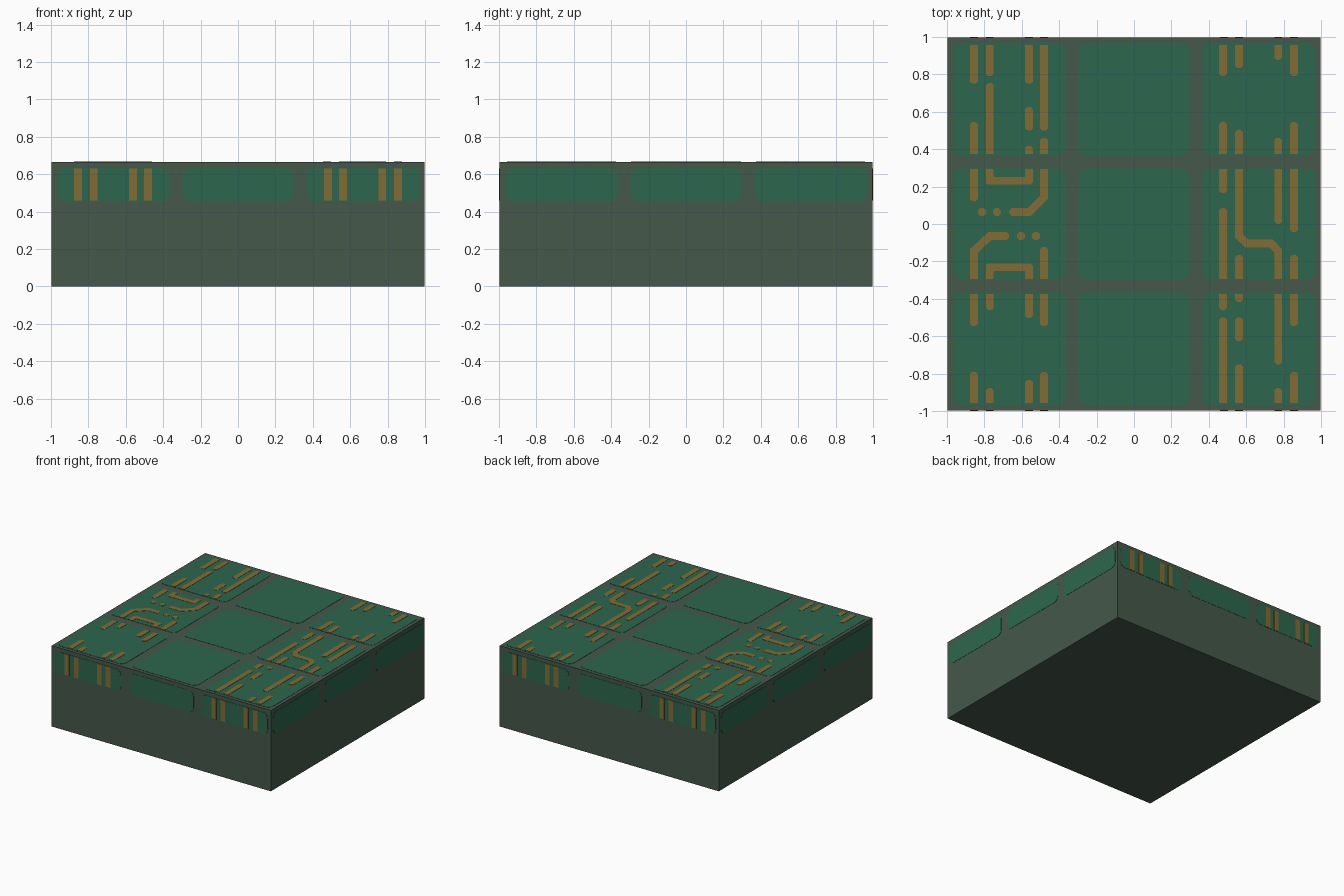
import bpy, bmesh, math
from mathutils import Matrix, Vector

if "Cube" in bpy.data.objects:
    bpy.data.objects.remove(bpy.data.objects["Cube"])

T = 0.002                      # plate step
HALF, TOP = 1 - 2 * T, 0.668 - 2 * T
W = 0.042                      # trace width


def material(name, rgb):
    m = bpy.data.materials.new(name)
    lin = [((c / 255 + 0.055) / 1.055) ** 2.4 for c in rgb]
    m.diffuse_color = (*lin, 1)
    m.use_nodes = True
    m.node_tree.nodes["Principled BSDF"].inputs["Base Color"].default_value = m.diffuse_color
    return m


CASE = material("grey green", (69, 88, 74))
PANEL = material("board green", (44, 103, 77))
COPPER = material("copper", (130, 108, 51))

# Each face of the block maps flat (u, v) outlines to 3D, w pointing outwards
FACES = {"top": Matrix.Translation((0, 0, TOP))}
for i, side in enumerate(("front", "right", "back", "left")):
    FACES[side] = (Matrix.Rotation(i * math.pi / 2, 4, 'Z')
                   @ Matrix.Translation((0, -HALF, 0))
                   @ Matrix.Rotation(math.pi / 2, 4, 'X'))


def finish(bm, name, mat):
    bmesh.ops.recalc_face_normals(bm, faces=bm.faces)
    me = bpy.data.meshes.new(name)
    bm.to_mesh(me)
    bm.free()
    me.materials.append(mat)
    bpy.context.collection.objects.link(bpy.data.objects.new(name, me))


def plate(bm, face, outline, height):
    """Thin prism standing on a face of the block."""
    m = FACES[face]
    low = [bm.verts.new(m @ Vector((u, v, -T))) for u, v in outline]
    high = [bm.verts.new(m @ Vector((u, v, height))) for u, v in outline]
    bm.faces.new(low[::-1])
    bm.faces.new(high)
    n = len(low)
    for i in range(n):
        j = (i + 1) % n
        bm.faces.new((low[i], low[j], high[j], high[i]))


def rounded(u0, u1, v0, v1, r, steps=3):
    pts = []
    for k, (u, v) in enumerate(((u1 - r, v1 - r), (u0 + r, v1 - r),
                                (u0 + r, v0 + r), (u1 - r, v0 + r))):
        for s in range(steps + 1):
            a = (k + s / steps) * math.pi / 2
            pts.append((u + r * math.cos(a), v + r * math.sin(a)))
    return pts


def bar(bm, p, q, cut_p=True, cut_q=True):
    """Copper strip on the top from end p to end q, ends chamfered or square."""
    p, q = Vector(p), Vector(q)
    d = (q - p).normalized()
    s = Vector((-d.y, d.x)) * W / 2
    c = 0.012
    pts = []
    for end, out, side, cut in ((p, -d, 1, cut_p), (q, d, -1, cut_q)):
        e = s * side
        if cut:
            k = e * (1 - c / (W / 2))
            pts += [end - out * c + e, end + k, end - k, end - out * c - e]
        else:
            pts += [end + e, end - e]
    plate(bm, "top", pts, 2 * T)


def path(bm, pts):
    """Bent copper trace along centre points."""
    for a, b in zip(pts, pts[1:]):
        a, b = Vector(a), Vector(b)
        d = (b - a).normalized() * W / 2
        bar(bm, a - d, b + d)


# Block
bm = bmesh.new()
bmesh.ops.create_cube(bm, size=1, matrix=Matrix.Translation((0, 0, TOP / 2))
                      @ Matrix.Diagonal((2 * HALF, 2 * HALF, TOP, 1)))
finish(bm, "block", CASE)

# Green panels: 3 x 3 on the top, 3 on each side
SPANS = ((-0.968, -0.367), (-0.296, 0.296), (0.367, 0.968))
bm = bmesh.new()
for u0, u1 in SPANS:
    for v0, v1 in SPANS:
        plate(bm, "top", rounded(u0, u1, v0, v1, 0.04), T)
finish(bm, "top_panels", PANEL)
for side in ("front", "right", "back", "left"):
    bm = bmesh.new()
    for u0, u1 in SPANS:
        plate(bm, side, rounded(u0, u1, 0.455, 0.632, 0.04), T)
    finish(bm, side + "_panels", PANEL)

# Copper pins on front and back
COLS = (0.481, 0.561, 0.771, 0.856)
for side in ("front", "back"):
    bm = bmesh.new()
    for x in COLS:
        for u in (-x, x):
            plate(bm, side, [(u - W / 2, 0.46), (u + W / 2, 0.46),
                             (u + W / 2, 0.63), (u - W / 2, 0.63)], 2 * T)
    finish(bm, side + "_pins", COPPER)

# Straight copper runs on the top: column x, then (high, low) ends in y
A, B, C = 0.957, 0.374, 0.294   # ends at panel borders stay square
RUNS = {
    -0.856: ((A, .75), (.545, B), (C, .123), (-.123, -C), (-B, -.545), (-.79, -A)),
    -0.771: ((A, .79), (.754, B), (C, .21), (-.21, -C), (-B, -.46), (-.877, -A)),
    -0.561: ((A, .75), (.626, .5), (.417, B), (C, .21), (-.21, -C), (-B, -.503),
             (-.834, -A)),
    -0.481: ((A, .5), (.46, B), (C, .123), (-.123, -C), (-B, -.545), (-.79, -A)),
    0.476: ((A, .79), (.545, B), (C, .166), (.086, -C), (-B, -.46), (-.5, -A)),
    0.561: ((A, .834), (.503, B), (C, -.075), (-.166, -C), (-B, -.417),
            (-.5, -.626), (-.75, -A)),
    0.771: ((A, .877), (.46, B), (C, 0), (-.123, -C), (-B, -.75), (-.877, -A)),
    0.856: ((A, .79), (.545, B), (C, -.043), (-.166, -C), (-B, -.545), (-.79, -A)),
}
bm = bmesh.new()
for x, runs in RUNS.items():
    for hi, lo in runs:
        bar(bm, (x, hi), (x, lo), abs(hi) not in (A, B, C), abs(lo) not in (A, B, C))
finish(bm, "top_straight_traces", COPPER)

# Bent traces, bridges and dots on the top
bm = bmesh.new()
for y in (0.231, -0.231):
    path(bm, [(-0.771, y), (-0.561, y)])
path(bm, [(-0.646, 0.064), (-0.561, 0.064), (-0.481, 0.144)])
path(bm, [(-0.69, -0.064), (-0.771, -0.064), (-0.856, -0.144)])
path(bm, [(0.561, -0.064), (0.604, -0.105), (0.735, -0.105), (0.771, -0.144)])
for x, y in ((-0.813, 0.064), (-0.733, 0.064), (-0.604, -0.064), (-0.524, -0.064)):
    bar(bm, (x, y - W / 2), (x, y + W / 2))
finish(bm, "top_bent_traces", COPPER)
